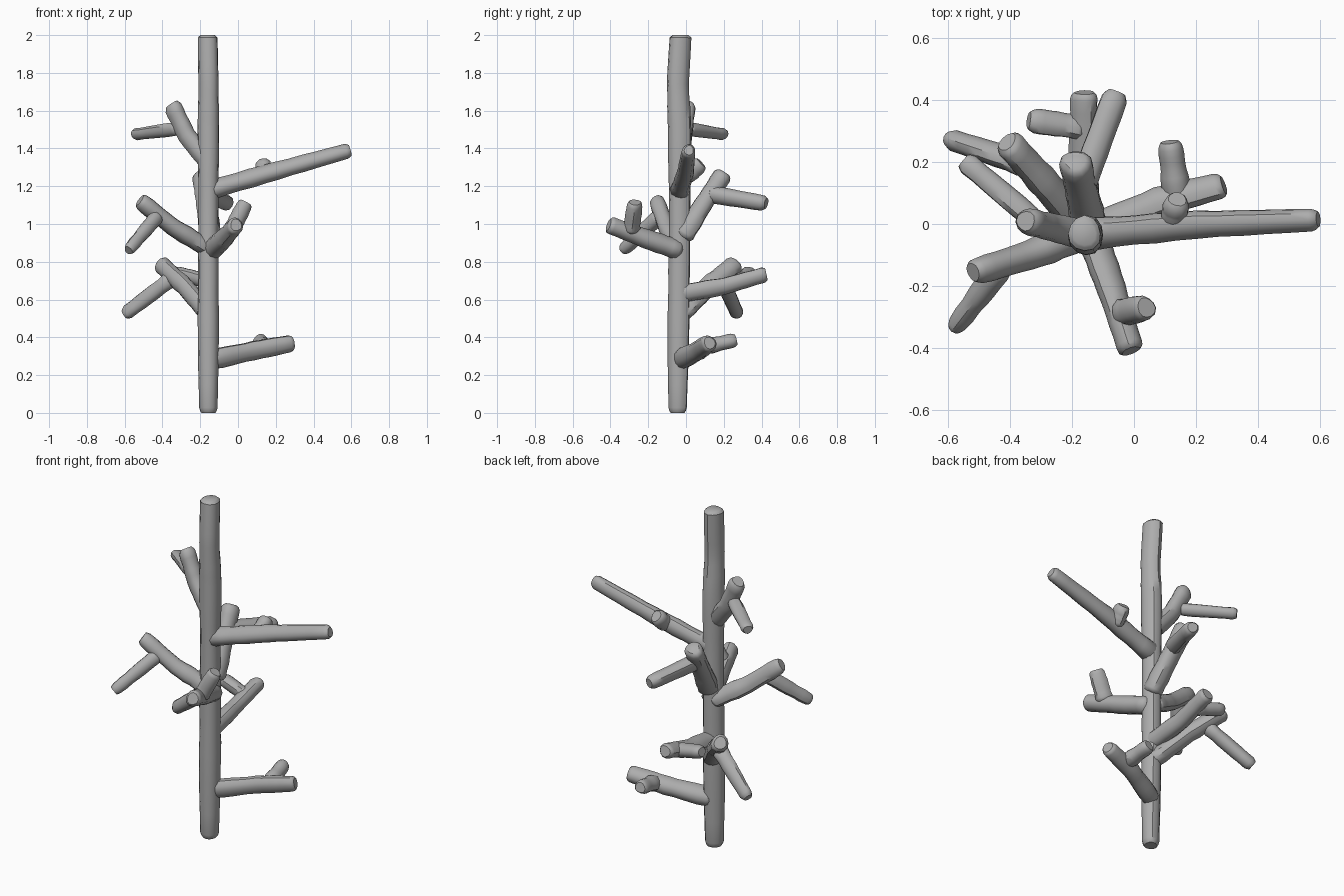
import bpy, bmesh, math, random
from mathutils import Vector

random.seed(4)
cube = bpy.data.objects.get("Cube")
if cube:
    bpy.data.objects.remove(cube, do_unlink=True)

# Single plain grey
grey = bpy.data.materials.new("plain_grey")
grey.use_nodes = True
colour = (0.42, 0.42, 0.42, 1)
grey.diffuse_color = colour
grey.node_tree.nodes["Principled BSDF"].inputs["Base Color"].default_value = colour

SIDES = 12


def limb(name, points, radii, rings=10, knobbly=0.05):
    """Irregular tapering limb along a path, with a blunt rounded tip."""
    pts = [Vector(p) for p in points]
    spans = len(pts) - 1

    def sample(t):
        i = min(int(t * spans), spans - 1)
        f = t * spans - i
        return pts[i].lerp(pts[i + 1], f), radii[i] + (radii[i + 1] - radii[i]) * f

    axis = (pts[-1] - pts[0]).normalized()
    length = (pts[-1] - pts[0]).length
    helper = Vector((0, 1, 0)) if abs(axis.z) > 0.8 else Vector((0, 0, 1))
    u = axis.cross(helper).normalized()
    v = axis.cross(u)
    # Long soft ridges that slowly twist along the limb
    phase, twist = random.uniform(0, 6.28), random.uniform(-1.2, 1.2)

    # Body rings, then closer rings that round both ends
    edge = 0.022 / length
    body = [edge + (1 - 2 * edge) * i / rings for i in range(rings + 1)]
    stations = [(0, 0.74), (edge * 0.4, 0.9)] + [(t, 1) for t in body]
    stations += [(1 - edge * 0.4, 0.9), (1, 0.72)]

    bm = bmesh.new()
    loops = []
    for t, scale in stations:
        centre, r = sample(t)
        swell = 1 + random.uniform(-knobbly, knobbly)
        ring = []
        for k in range(SIDES):
            a = math.tau * k / SIDES
            ridge = 1 + knobbly * math.sin(3 * a + phase + twist * t)
            ridge += 0.05 * math.cos(2 * a - phase + twist * t * 2)
            rr = r * scale * swell * ridge
            ring.append(bm.verts.new(centre + (u * math.cos(a) + v * math.sin(a)) * rr))
        loops.append(ring)
    for lower, upper in zip(loops, loops[1:]):
        for k in range(SIDES):
            n = (k + 1) % SIDES
            bm.faces.new((lower[k], lower[n], upper[n], upper[k]))
    bm.faces.new(loops[0])
    bm.faces.new(loops[-1])
    bmesh.ops.recalc_face_normals(bm, faces=bm.faces)

    mesh = bpy.data.meshes.new(name)
    bm.to_mesh(mesh)
    bm.free()
    mesh.materials.append(grey)
    obj = bpy.data.objects.new(name, mesh)
    bpy.context.collection.objects.link(obj)
    bpy.ops.object.select_all(action="DESELECT")
    obj.select_set(True)
    bpy.context.view_layer.objects.active = obj
    bpy.ops.object.shade_smooth_by_angle(angle=math.radians(40))


# Trunk
limb("trunk",
     [(-0.155, -0.045, 0), (-0.155, -0.04, 0.5), (-0.155, -0.035, 1.0),
      (-0.155, -0.035, 1.5), (-0.155, -0.045, 1.75), (-0.16, -0.03, 2.0)],
     [0.05, 0.056, 0.056, 0.058, 0.056, 0.053], rings=20, knobbly=0.04)

# Branches: name, path, base radius, tip radius
branches = [
    ("low_left_branch", [(-0.15, -0.03, 0.28), (0.08, 0.07, 0.33), (0.29, 0.125, 0.37)], 0.052, 0.044),
    ("low_back_right_branch", [(-0.15, -0.03, 0.52), (-0.28, 0.12, 0.67), (-0.41, 0.265, 0.79)], 0.052, 0.048),
    ("low_back_branch", [(-0.15, -0.03, 0.63), (-0.165, 0.2, 0.67), (-0.16, 0.425, 0.735)], 0.05, 0.042),
    ("front_branch", [(-0.14, -0.03, 0.86), (-0.075, -0.21, 0.92), (-0.01, -0.41, 0.995)], 0.052, 0.045),
    ("mid_right_branch", [(-0.16, -0.03, 0.87), (-0.34, -0.1, 0.98), (-0.52, -0.155, 1.125)], 0.052, 0.044),
    ("mid_back_branch", [(-0.14, -0.02, 0.93), (-0.165, 0.09, 1.1), (-0.19, 0.205, 1.27)], 0.055, 0.05),
    ("long_left_branch", [(-0.15, -0.03, 1.18), (0.2, 0.0, 1.28), (0.595, 0.015, 1.39)], 0.053, 0.037),
    ("top_right_branch", [(-0.15, -0.04, 1.32), (-0.27, -0.01, 1.47), (-0.35, 0.01, 1.635)], 0.048, 0.044),
]
for name, path, base, tip in branches:
    limb(name, path, [base, (base + tip) / 2, tip])

# Twigs that fork from the branches
twigs = [
    ("low_left_twig", [(0.14, 0.09, 0.345), (0.115, 0.265, 0.385)], 0.045, 0.038),
    ("low_back_right_twig", [(-0.35, 0.19, 0.71), (-0.6, 0.275, 0.52)], 0.042, 0.035),
    ("low_back_twig", [(-0.165, 0.31, 0.7), (-0.34, 0.335, 0.745)], 0.042, 0.037),
    ("front_twig", [(-0.04, -0.29, 0.96), (0.04, -0.27, 1.115)], 0.045, 0.042),
    ("mid_right_twig", [(-0.43, -0.14, 1.04), (-0.58, -0.335, 0.86)], 0.042, 0.033),
    ("mid_back_twig", [(-0.165, 0.13, 1.16), (-0.055, 0.425, 1.11)], 0.048, 0.04),
    ("long_left_twig", [(0.125, 0.0, 1.25), (0.14, 0.08, 1.325)], 0.045, 0.042),
    ("top_right_twig", [(-0.32, 0.01, 1.505), (-0.55, 0.205, 1.475)], 0.036, 0.033),
]
for name, path, base, tip in twigs:
    limb(name, path, [base, tip], rings=6)
